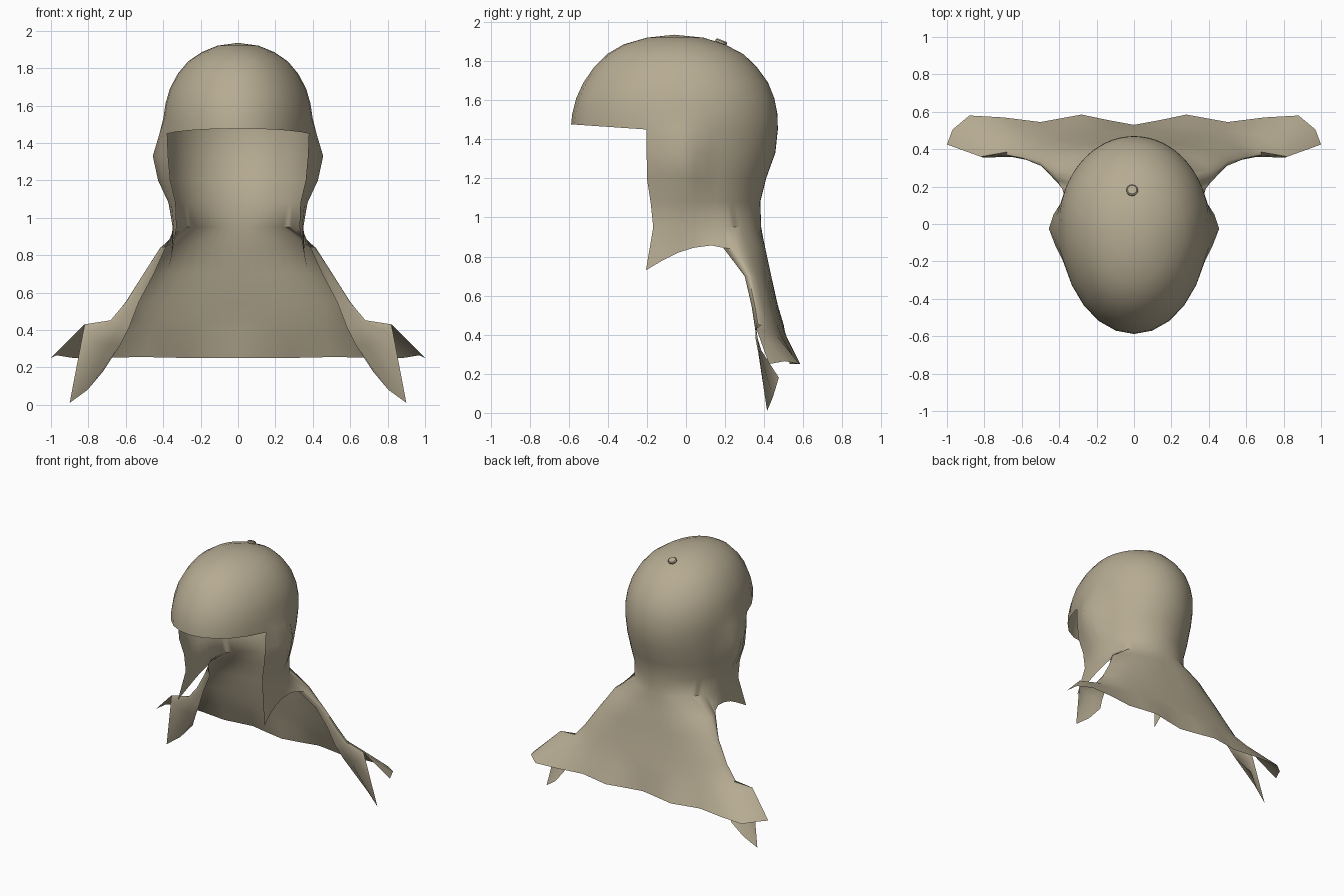
import bpy, bmesh, math
from mathutils import Vector

if "Cube" in bpy.data.objects:
    bpy.data.objects.remove(bpy.data.objects["Cube"])

cloth = bpy.data.materials.new("khaki_cloth")
cloth.diffuse_color = (0.47, 0.41, 0.29, 1)
cloth.use_nodes = True
cloth.node_tree.nodes["Principled BSDF"].inputs["Base Color"].default_value = cloth.diffuse_color

# Column angles from the back centre (0) round to the front centre (180)
CURTAIN, FLAP = 12, 17          # last column of the neck curtain / ear flap
ANGLES = [5.5 * i for i in range(13)] + [66 + 8.8 * i for i in range(1, 6)]
ANGLES += [110 + 14 * i for i in range(1, 6)]
ANGLES = [math.radians(a) for a in ANGLES]

bm = bmesh.new()


def ring(z, back, front, half, y0=0.0, bulge=0.0, count=len(ANGLES), lift=0.0):
    """Half ring of two joined quarter ellipses with an optional ear bulge."""
    out = []
    for a in ANGLES[:count]:
        s, c = math.sin(a), math.cos(a)
        x = (half + bulge * math.exp(-((math.degrees(a) - 92) / 13) ** 2)) * s
        y = y0 + ((back - y0) if c > 0 else (y0 - front)) * c
        out.append(bm.verts.new((0 if x < 1e-5 else x, y, z + lift * max(0, -c - 0.34))))
    return out


def spline(points, z):
    """Row of columns through control points, one midpoint per span."""
    p = [Vector((q[0], q[1], q[2] if len(q) > 2 else z)) for q in points]
    out = []
    for i in range(len(p) - 1):
        before = p[i - 1] if i else Vector((-p[1].x, p[1].y, p[1].z))
        after = p[min(i + 2, len(p) - 1)]
        out += [p[i], (p[i] + p[i + 1]) * 0.5625 - (before + after) * 0.0625]
    return out + [p[-1]]


def skin(low, high, start, end):
    for i in range(start, end):
        bm.faces.new((low[i], high[i], high[i + 1], low[i + 1]))


# Dome of the cap
dome = [ring(1.45, .47, -.588, .40, bulge=.02, lift=.04),
        ring(1.53, .468, -.582, .40),
        ring(1.61, .452, -.562, .388),
        ring(1.69, .42, -.525, .365, -.005),
        ring(1.77, .362, -.47, .322, -.01),
        ring(1.835, .295, -.405, .268, -.02),
        ring(1.885, .20, -.32, .195, -.03),
        ring(1.92, .09, -.20, .11, -.045)]
for low, high in zip(dome, dome[1:]):
    skin(low, high, 0, len(ANGLES) - 1)
crown = bm.verts.new((0, -.06, 1.935))
for i in range(len(ANGLES) - 1):
    bm.faces.new((dome[-1][i], crown, dome[-1][i + 1]))

# Neck band and ear flaps
sides = [dome[0]]
for z, back, front, half, bulge in [(1.33, .457, -.588, .388, .068),
                                    (1.20, .41, -.585, .378, .05),
                                    (1.08, .38, -.53, .352, .02),
                                    (0.95, .385, -.49, .350, 0)]:
    sides.append(ring(z, back, front, half, bulge=bulge, count=FLAP + 1))
for high, low in zip(sides, sides[1:]):
    skin(low, high, 0, FLAP)

# Neck curtain, spreading to a wing and a hanging point at each corner
rows = [
    (.84, [(0, .405), (.13, .405), (.25, .385), (.34, .345), (.41, .29), (.41, .235), (.385, .19, .845)]),
    (.70, [(0, .435), (.16, .435), (.31, .415), (.42, .385), (.50, .335), (.495, .31), (.45, .30)]),
    (.55, [(0, .47), (.20, .465), (.38, .45), (.52, .42), (.60, .365), (.58, .345), (.53, .335)]),
    (.45, [(0, .50), (.23, .495), (.43, .48), (.58, .445), (.68, .385), (.66, .36), (.58, .355, .42)]),
    (.39, [(0, .51), (.24, .515), (.47, .50), (.68, .47), (.82, .36, .43), (.76, .365, .34), (.63, .385, .32)]),
    (.25, [(0, .53), (.28, .585), (.50, .545, .255), (.88, .58), (1.0, .425), (.90, .415, .01), (.72, .475, .18)]),
]
above = sides[-1]
for n, (z, pts) in enumerate(rows):
    co = spline(pts, z)
    last = n == len(rows) - 1
    if last:                       # the wing and the hanging point part here
        co[9] = above[8].co.lerp(co[10], 0.55)
    row = [bm.verts.new(c) for c in co]
    if last:
        skin(row, above, 0, 8)
        bm.faces.new((row[9], above[8], above[9]))
        skin(row, above, 9, CURTAIN)
    else:
        skin(row, above, 0, CURTAIN)
    if n == 0:                     # arched lower edge of the ear flap
        hem = [row[-1]] + [bm.verts.new(c) for c in
                           [(.365, .13, .857), (.355, .04, .845), (.352, -.04, .82),
                            (.358, -.12, .78), (.37, -.205, .73)]]
        skin([None] * CURTAIN + hem, above, CURTAIN, FLAP)
    above = row

mesh = bpy.data.meshes.new("cap_shell")
bm.to_mesh(mesh)
bm.free()
cap = bpy.data.objects.new("cap_shell", mesh)
bpy.context.collection.objects.link(cap)
mesh.materials.append(cloth)
mirror = cap.modifiers.new("mirror", 'MIRROR')
mirror.use_clip = True
mirror.merge_threshold = 0.001

# Crown button
bpy.ops.mesh.primitive_cylinder_add(vertices=12, radius=.031, depth=.022,
                                    location=(-.01, .18, 1.897),
                                    rotation=(math.radians(-22), 0, 0))
button = bpy.context.object
button.name = "crown_button"
button.data.materials.append(cloth)
bevel = button.modifiers.new("bevel", 'BEVEL')
bevel.width = .006

for ob in (cap, button):
    bpy.ops.object.select_all(action='DESELECT')
    ob.select_set(True)
    bpy.context.view_layer.objects.active = ob
    bpy.ops.object.shade_smooth_by_angle(angle=math.radians(50))
